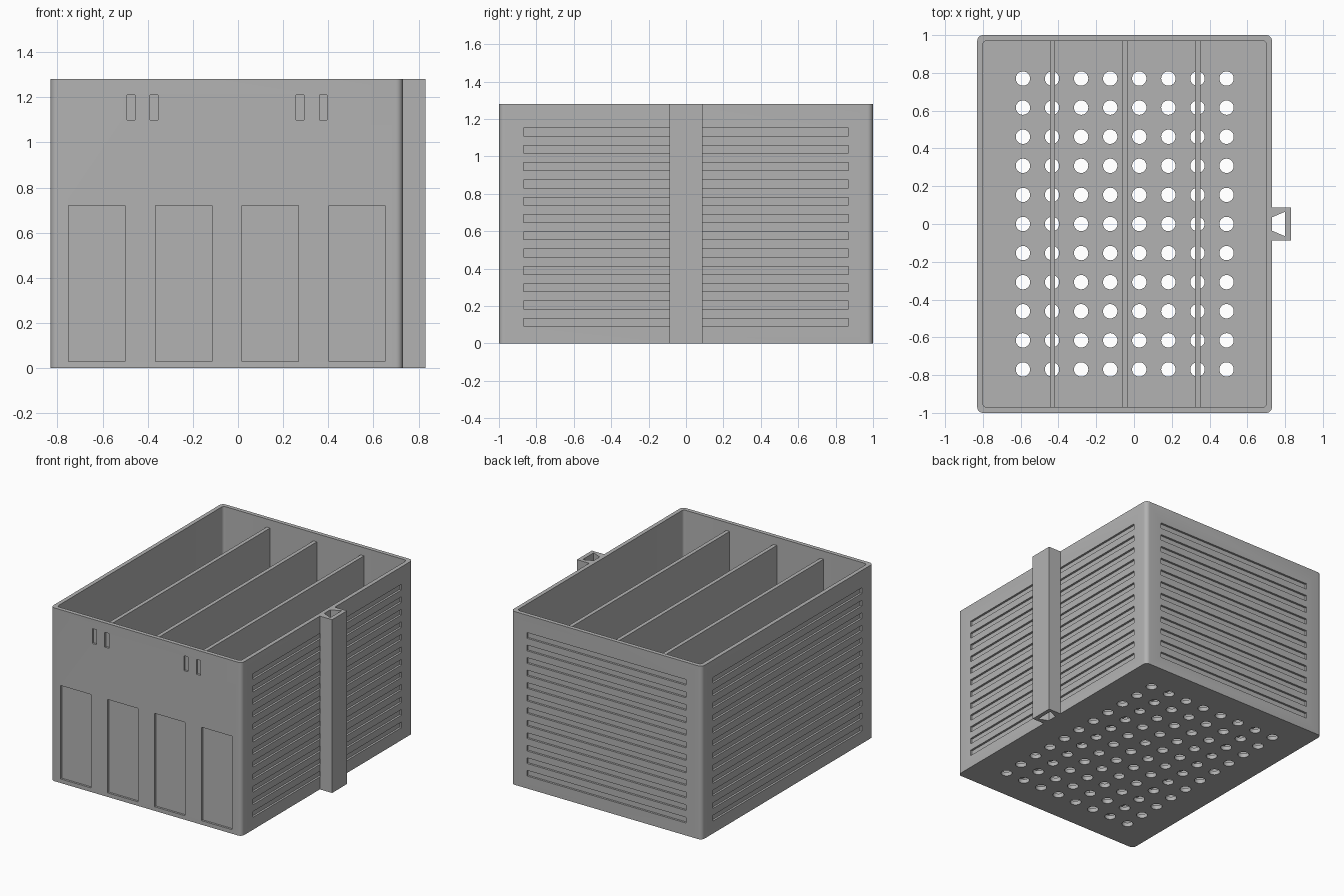
import bpy, bmesh, math
from mathutils import Matrix, Vector

cube = bpy.data.objects.get("Cube")
if cube:
    bpy.data.objects.remove(cube, do_unlink=True)

# Overall measures
X0, X1, Y, H = -0.83, 0.73, 1.0, 1.28
WALL, DEPTH, EPS = 0.03, 0.015, 0.02

grey = bpy.data.materials.new("grey plastic")
grey.use_nodes = True
colour = (0.45, 0.45, 0.45, 1)
grey.diffuse_color = colour
grey.node_tree.nodes["Principled BSDF"].inputs["Base Color"].default_value = colour


def add_box(bm, x0, x1, y0, y1, z0, z1, radius=0):
    """Box between limits, optionally with rounded upright edges."""
    size = Matrix.Diagonal((x1 - x0, y1 - y0, z1 - z0, 1))
    centre = Vector((x0 + x1, y0 + y1, z0 + z1)) / 2
    verts = bmesh.ops.create_cube(bm, size=1, matrix=Matrix.Translation(centre) @ size)["verts"]
    if radius:
        edges = {e for v in verts for e in v.link_edges
                 if abs(e.verts[0].co.z - e.verts[1].co.z) > 0.1}
        bmesh.ops.bevel(bm, geom=list(edges), offset=radius, segments=6,
                        profile=0.5, affect='EDGES')


def make(name, bm):
    bmesh.ops.recalc_face_normals(bm, faces=bm.faces)
    mesh = bpy.data.meshes.new(name)
    bm.to_mesh(mesh)
    bm.free()
    mesh.materials.append(grey)
    obj = bpy.data.objects.new(name, mesh)
    bpy.context.collection.objects.link(obj)
    return obj


def cut(target, name, bm):
    cutter = make(name, bm)
    mod = target.modifiers.new(name, 'BOOLEAN')
    mod.operation = 'DIFFERENCE'
    mod.solver = 'EXACT'
    mod.object = cutter
    bpy.context.view_layer.objects.active = target
    bpy.ops.object.modifier_apply(modifier=name)
    bpy.data.objects.remove(cutter, do_unlink=True)


# Open bin with rounded corners
bm = bmesh.new()
add_box(bm, X0, X1, -Y, Y, 0, H, WALL)
bin_body = make("bin_body", bm)

bm = bmesh.new()
add_box(bm, X0 + WALL, X1 - WALL, -Y + WALL, Y - WALL, WALL, H + 0.1, 0.02)
cut(bin_body, "cavity_cutter", bm)

# Drain holes through the floor
bm = bmesh.new()
for i in range(8):
    for j in range(11):
        place = Matrix.Translation((-0.588 + 0.154 * i, 0.154 * (j - 5), WALL / 2))
        bmesh.ops.create_cone(bm, cap_ends=True, segments=32, radius1=0.038,
                              radius2=0.038, depth=0.06, matrix=place)
cut(bin_body, "drain_cutter", bm)

# Grooves on the sides and back, panels and small slots on the front
bm = bmesh.new()
for i in range(12):
    z0 = 0.092 + 0.0925 * i
    z1 = z0 + 0.042
    add_box(bm, X1 - DEPTH, X1 + EPS, -0.868, 0.868, z0, z1)
    add_box(bm, X0 - EPS, X0 + DEPTH, -0.868, 0.868, z0, z1)
    add_box(bm, X0 + 0.13, X1 - 0.13, Y - DEPTH, Y + EPS, z0, z1)
for i in range(4):
    x = -0.75 + 0.384 * i
    add_box(bm, x, x + 0.25, -Y - EPS, -Y + DEPTH, 0.03, 0.72)
for x in (-0.491, -0.39, 0.257, 0.36):
    add_box(bm, x, x + 0.035, -Y - EPS, -Y + DEPTH, 1.1, 1.21)
cut(bin_body, "recess_cutter", bm)

# Inner dividers
for i, x in enumerate((-0.445, -0.063, 0.323)):
    bm = bmesh.new()
    add_box(bm, x, x + 0.028, -Y + WALL, Y - WALL, WALL, 1.22)
    make(f"divider_{i + 1}", bm)

# Upright rail with a dovetail channel
half = [(X1, 0.035), (0.8, 0.065)]
outer = [(0.83, 0.087), (X1, 0.087)]
top = half[::-1] + [half[0]]
profile = ([(X1, -0.087), (0.83, -0.087)] + outer + half
           + [(x, -y) for x, y in reversed(half)])
bm = bmesh.new()
face = bm.faces.new([bm.verts.new((x, y, 0)) for x, y in profile])
new = bmesh.ops.extrude_face_region(bm, geom=[face])["geom"]
bmesh.ops.translate(bm, vec=(0, 0, H), verts=[v for v in new if isinstance(v, bmesh.types.BMVert)])
make("side_rail", bm)

# Smooth rounded corners and holes, keep other edges sharp
bpy.ops.object.select_all(action='DESELECT')
bin_body.select_set(True)
bpy.context.view_layer.objects.active = bin_body
bpy.ops.object.shade_smooth_by_angle(angle=math.radians(30))
